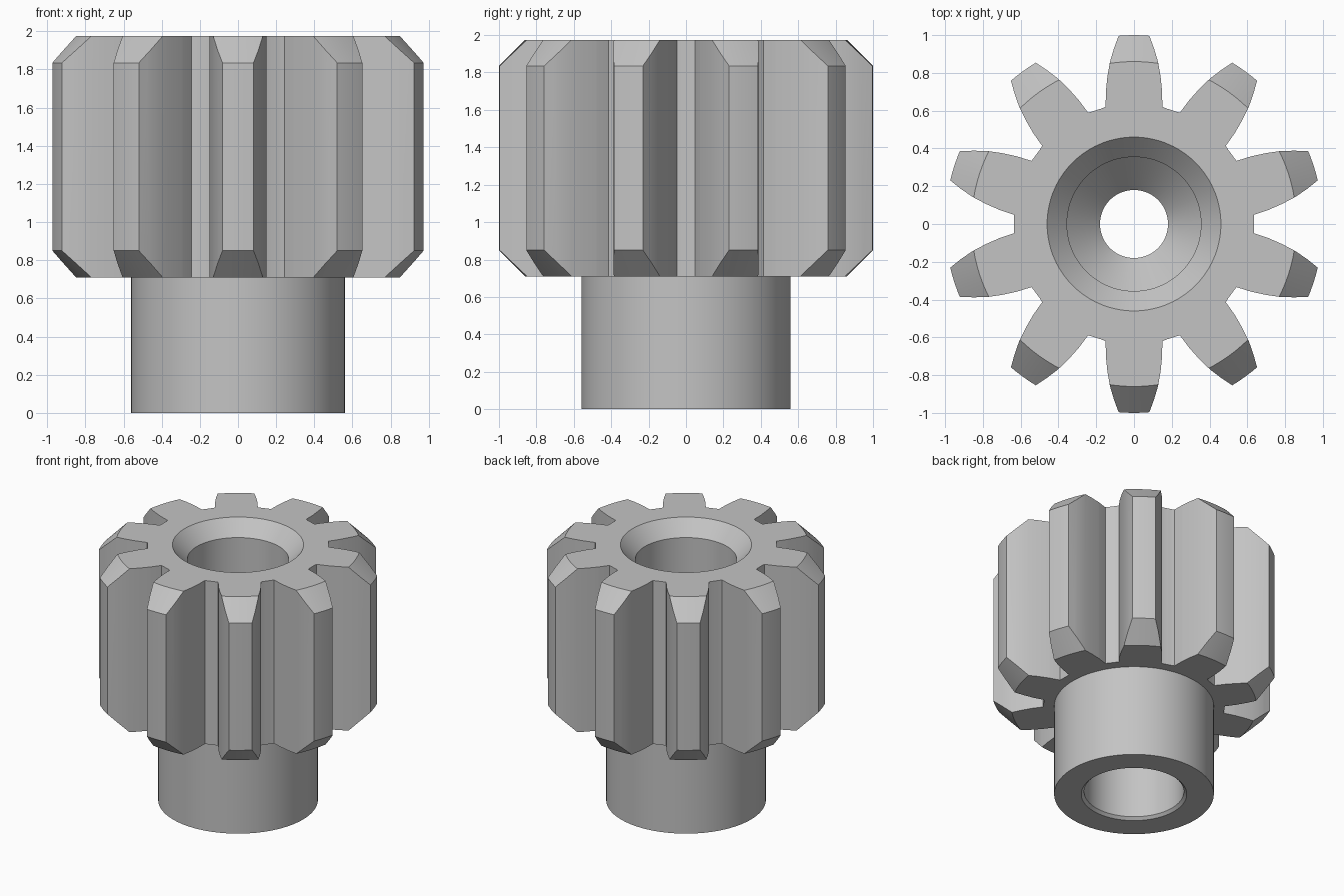
import bpy, bmesh, math
from mathutils import Vector, Matrix

if "Cube" in bpy.data.objects:
    bpy.data.objects.remove(bpy.data.objects["Cube"], do_unlink=True)

TEETH = 10
SEGMENTS = 120
HEIGHT = 1.975
GEAR_BASE = 0.71
CHAMFER = 0.14
ROOT = 0.635

steel = bpy.data.materials.new("plain grey steel")
steel.use_nodes = True
grey = (0.55, 0.55, 0.55, 1)
steel.diffuse_color = grey
steel.node_tree.nodes["Principled BSDF"].inputs["Base Color"].default_value = grey


def make_object(name, bm):
    bmesh.ops.recalc_face_normals(bm, faces=bm.faces)
    mesh = bpy.data.meshes.new(name)
    bm.to_mesh(mesh)
    bm.free()
    mesh.materials.append(steel)
    obj = bpy.data.objects.new(name, mesh)
    bpy.context.collection.objects.link(obj)
    return obj


def lathe(name, profile):
    """Turn a closed (radius, z) profile around the z axis."""
    bm = bmesh.new()
    rings = []
    for i in range(SEGMENTS):
        turn = Matrix.Rotation(math.tau * i / SEGMENTS, 3, "Z")
        rings.append([bm.verts.new(turn @ Vector((r, 0, z))) for r, z in profile])
    count = len(profile)
    for i, ring in enumerate(rings):
        after = rings[(i + 1) % SEGMENTS]
        for j in range(count):
            k = (j + 1) % count
            bm.faces.new((ring[j], after[j], after[k], ring[k]))
    return make_object(name, bm)


# Turned blank: hub, chamfered gear body and stepped bore
outside = [(0.56, 0), (0.56, GEAR_BASE), (1 - CHAMFER, GEAR_BASE),
           (1, GEAR_BASE + CHAMFER), (1, HEIGHT - CHAMFER), (1 - CHAMFER, HEIGHT)]
bore = [(0.46, HEIGHT), (0.355, HEIGHT - 0.11), (0.355, 0.98), (0.18, 0.8),
        (0.18, 0.6), (0.35, 0.6), (0.35, 0.02), (0.37, 0)]
pinion = lathe("pinion_gear", outside + bore)

# Tooth-shaped prism: curved flanks (half width, distance), run past the tip
flank = [(0.15, 0.62), (0.149, 0.7), (0.141, 0.78), (0.127, 0.86),
         (0.106, 0.93), (0.08, 1.0), (0.059, 1.05)]
tooth = [(x, y) for x, y in flank] + [(-x, y) for x, y in reversed(flank)]
pitch = math.tau / TEETH
half_base = math.atan2(*flank[0])
outline = []
for i in range(TEETH):
    turn = Matrix.Rotation(-pitch * i, 3, "Z")
    outline += [turn @ Vector((x, y, -0.1)) for x, y in reversed(tooth)]
    # root arc to the next tooth
    for step in (0.25, 0.5, 0.75):
        a = math.pi / 2 - pitch * i - half_base - step * (pitch - 2 * half_base)
        outline.append(Vector((ROOT * math.cos(a), ROOT * math.sin(a), -0.1)))

bm = bmesh.new()
cap = bm.faces.new([bm.verts.new(p) for p in outline])
top = bmesh.ops.extrude_face_region(bm, geom=[cap])["geom"]
bmesh.ops.translate(bm, vec=(0, 0, HEIGHT + 0.2),
                    verts=[g for g in top if isinstance(g, bmesh.types.BMVert)])
cutter = make_object("tooth_cutter", bm)
cutter.hide_render = True

# Cut the teeth
cut = pinion.modifiers.new("teeth", "BOOLEAN")
cut.operation = "INTERSECT"
cut.solver = "EXACT"
cut.object = cutter
bpy.context.view_layer.update()
for obj in bpy.context.selected_objects:
    obj.select_set(False)
bpy.context.view_layer.objects.active = pinion
pinion.select_set(True)
bpy.ops.object.modifier_apply(modifier=cut.name)
bpy.data.objects.remove(cutter, do_unlink=True)
bpy.ops.object.shade_smooth_by_angle(angle=math.radians(25))
